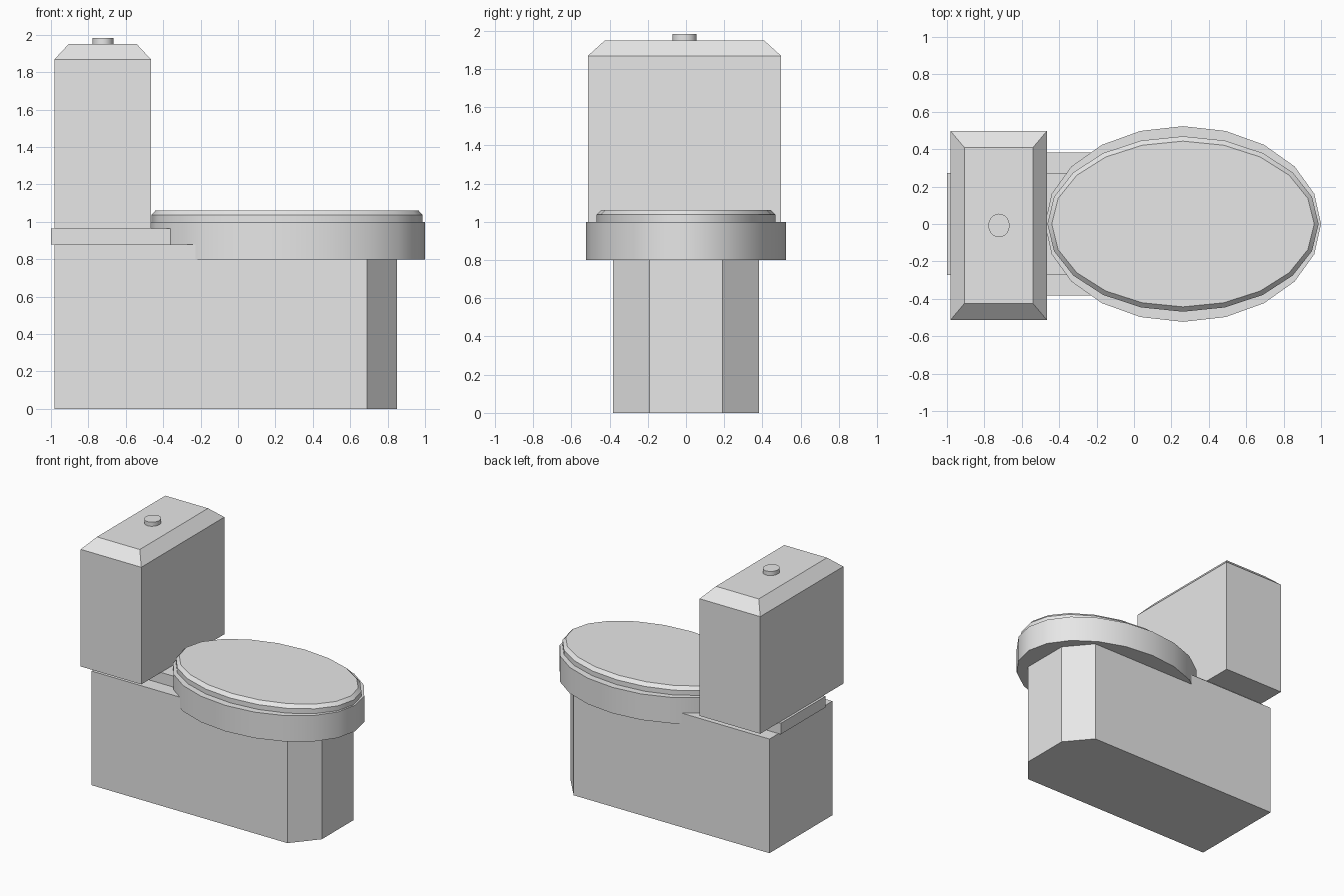
import bpy
import bmesh
from math import cos, sin, tau, radians

cube = bpy.data.objects.get("Cube")
if cube:
    bpy.data.objects.remove(cube, do_unlink=True)

ceramic = bpy.data.materials.new("grey_ceramic")
ceramic.use_nodes = True
ceramic.diffuse_color = (0.8, 0.8, 0.8, 1)
ceramic.node_tree.nodes["Principled BSDF"].inputs["Base Color"].default_value = (0.8, 0.8, 0.8, 1)


def loft(name, rings, smooth=False):
    """Join stacked (outline, z) rings into a closed solid."""
    bm = bmesh.new()
    loops = [[bm.verts.new((x, y, z)) for x, y in outline] for outline, z in rings]
    bm.faces.new(loops[0][::-1])
    bm.faces.new(loops[-1])
    n = len(loops[0])
    for low, high in zip(loops, loops[1:]):
        for i in range(n):
            j = (i + 1) % n
            bm.faces.new((low[i], low[j], high[j], high[i]))
    mesh = bpy.data.meshes.new(name)
    bm.to_mesh(mesh)
    bm.free()
    mesh.materials.append(ceramic)
    obj = bpy.data.objects.new(name, mesh)
    bpy.context.collection.objects.link(obj)
    if smooth:
        bpy.ops.object.select_all(action="DESELECT")
        obj.select_set(True)
        bpy.context.view_layer.objects.active = obj
        bpy.ops.object.shade_smooth_by_angle(angle=radians(30))
    return obj


def ellipse(cx, cy, rx, ry, sides=20):
    return [(cx + rx * cos(tau * i / sides), cy + ry * sin(tau * i / sides))
            for i in range(sides)]


def rect(x0, x1, half, cy=0):
    return [(x0, cy - half), (x1, cy - half), (x1, cy + half), (x0, cy + half)]


# Pedestal with two chamfered corners at the bowl end
side = [(-0.98, -0.383), (0.69, -0.383), (0.85, -0.192)]
foot = side + [(x, -y) for x, y in reversed(side)]
loft("pedestal", [(foot, 0), (foot, 0.88)])

# Plate between the pedestal and the tank, running into the bowl
plate = rect(-1.0, 0.0, 0.273)
loft("tank_support", [(plate, 0.88), (plate, 0.965)])

# Oval bowl rim and bevelled lid
rim = ellipse(0.262, 0, 0.738, 0.523)
loft("bowl_rim", [(rim, 0.8), (rim, 1.0)], smooth=True)
lid = ellipse(0.262, 0, 0.725, 0.469)
loft("lid", [(lid, 1.0), (lid, 1.037), (ellipse(0.262, 0, 0.702, 0.443), 1.062)], smooth=True)

# Tank with sloped top edges, and its flush button
tank = rect(-0.982, -0.465, 0.506, -0.008)
loft("tank", [(tank, 0.965), (tank, 1.868), (rect(-0.906, -0.541, 0.416, -0.008), 1.95)])
knob = ellipse(-0.722, -0.008, 0.057, 0.063)
loft("flush_button", [(knob, 1.95), (knob, 1.982)], smooth=True)
